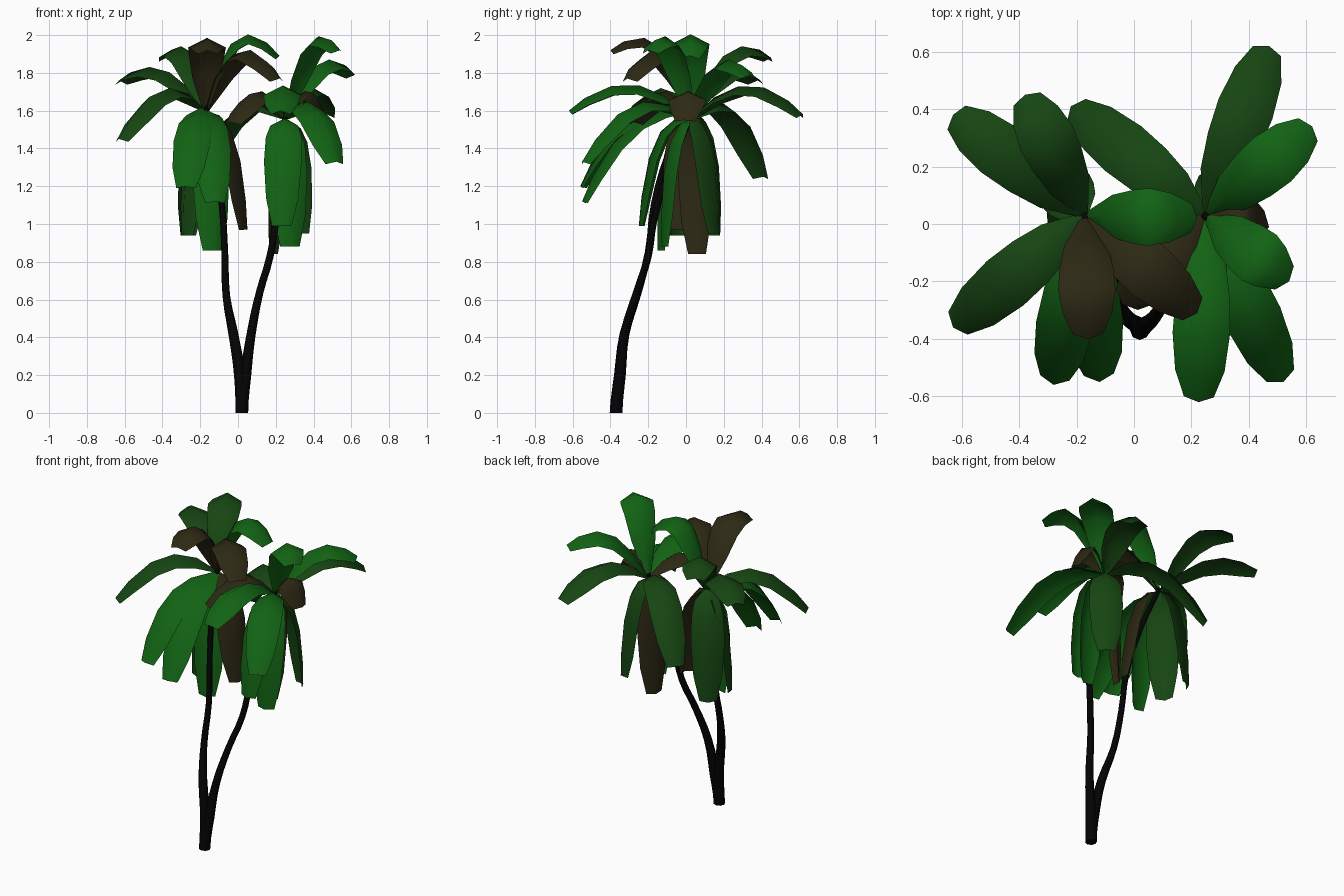
import bpy, bmesh
from mathutils import Vector

if "Cube" in bpy.data.objects:
    bpy.data.objects.remove(bpy.data.objects["Cube"])


def material(name, rgb):
    m = bpy.data.materials.new(name)
    m.diffuse_color = (*rgb, 1)
    m.use_nodes = True
    m.node_tree.nodes["Principled BSDF"].inputs["Base Color"].default_value = m.diffuse_color
    return m


BARK = material("bark", (0.001, 0.001, 0.001))
GREEN = material("leaf_green", (0.006, 0.125, 0.007))
DARK = material("leaf_dark_green", (0.008, 0.06, 0.006))
BROWN = material("leaf_brown", (0.026, 0.022, 0.007))


def finish(bm, name, mat):
    me = bpy.data.meshes.new(name)
    bm.to_mesh(me)
    bm.free()
    for p in me.polygons:
        p.use_smooth = True
    me.materials.append(mat)
    ob = bpy.data.objects.new(name, me)
    bpy.context.collection.objects.link(ob)
    return ob


def trunk(name, pts):
    # tapered tube through (x, y, z, radius) points
    cu = bpy.data.curves.new(name, 'CURVE')
    cu.dimensions = '3D'
    cu.bevel_depth = 1
    cu.bevel_resolution = 2
    cu.resolution_u = 3
    cu.use_fill_caps = True
    sp = cu.splines.new('BEZIER')
    sp.bezier_points.add(len(pts) - 1)
    for bp, (x, y, z, r) in zip(sp.bezier_points, pts):
        bp.co = (x, y, z)
        bp.radius = r
        bp.handle_left_type = bp.handle_right_type = 'AUTO'
    # upright first section so the foot sits flat on the ground
    b0 = sp.bezier_points[0]
    b0.handle_left_type = b0.handle_right_type = 'FREE'
    b0.handle_left = b0.co - Vector((0, 0, 0.06))
    b0.handle_right = b0.co + Vector((0, 0, 0.06))
    cu.materials.append(BARK)
    bpy.context.collection.objects.link(bpy.data.objects.new(name, cu))


# half widths of a leaf along its length
PROFILE = [(0, 0.015), (0.2, 0.074), (0.42, 0.094), (0.65, 0.10), (0.87, 0.086), (1, 0.052)]


def leaf(name, base, tip, f, zc, mat):
    # arched blade: quadratic path, raised midrib, blunt tip
    a, c = Vector(base), Vector(tip)
    b = a.lerp(c, f)
    b.z = zc
    side = Vector((a.y - c.y, c.x - a.x, 0)).normalized()
    bm = bmesh.new()
    rows = []
    for t, w in PROFILE:
        p = a * (1 - t) ** 2 + b * 2 * t * (1 - t) + c * t * t
        tan = ((b - a) * (1 - t) + (c - b) * t).normalized()
        up = tan.cross(side).normalized()
        up = -up if up.z < 0 and tan.z > -0.9 else up
        rows.append([bm.verts.new(p + side * s * w - up * (0.52 * w * abs(s)))
                     for s in (-1, 0, 1)])
    for r, q in zip(rows, rows[1:]):
        for i in (0, 1):
            bm.faces.new((r[i], r[i + 1], q[i + 1], q[i]))
    bmesh.ops.recalc_face_normals(bm, faces=bm.faces)
    finish(bm, name, mat)


# two trunks sharing one foot
trunk("left_trunk", [(0.02, -0.37, 0, 0.034), (0.01, -0.35, 0.2, 0.031), (-0.025, -0.325, 0.42, 0.026),
                     (-0.062, -0.26, 0.62, 0.020), (-0.07, -0.20, 0.85, 0.018),
                     (-0.085, -0.17, 1.1, 0.017), (-0.125, -0.09, 1.38, 0.016), (-0.17, 0.03, 1.62, 0.014)])
trunk("right_trunk", [(0.02, -0.37, 0, 0.034), (0.04, -0.35, 0.2, 0.030), (0.07, -0.325, 0.42, 0.024),
                      (0.115, -0.26, 0.64, 0.020), (0.17, -0.20, 0.83, 0.019),
                      (0.20, -0.17, 1.02, 0.018), (0.215, -0.09, 1.28, 0.016), (0.25, 0.03, 1.58, 0.014)])

# leaves: tip, bend fraction, bend height, material
L = (-0.17, 0.03, 1.60)
R = (0.25, 0.03, 1.56)
left_leaves = [
    # upright
    ((-0.16, -0.40, 1.92), 0.35, 2.15, BROWN),
    ((0.22, -0.31, 1.77), 0.40, 2.15, BROWN),
    ((0.22, 0.02, 1.89), 0.33, 2.22, GREEN),
    ((-0.38, 0.45, 1.88), 0.45, 2.09, DARK),
    # spreading
    ((-0.63, 0.38, 1.76), 0.5, 1.96, DARK),
    ((-0.63, -0.36, 1.45), 0.5, 1.90, DARK),
    ((-0.28, -0.56, 1.20), 0.65, 1.70, GREEN),
    ((-0.12, -0.55, 1.12), 0.65, 1.66, GREEN),
    # hanging
    ((-0.28, 0.17, 0.94), 1.0, 1.58, DARK),
    ((-0.13, -0.15, 0.86), 1.1, 1.55, GREEN),
    ((-0.29, -0.06, 0.94), 1.0, 1.58, DARK),
    ((0.05, -0.06, 0.97), 0.9, 1.60, BROWN),
]
right_leaves = [
    # upright
    ((0.54, -0.20, 1.92), 0.40, 2.18, GREEN),
    ((0.62, 0.34, 1.79), 0.45, 2.03, GREEN),
    ((0.47, -0.01, 1.55), 0.6, 1.86, BROWN),
    # spreading
    ((0.47, 0.62, 1.58), 0.5, 1.90, DARK),
    ((0.52, -0.55, 1.33), 0.55, 1.82, GREEN),
    ((0.225, -0.62, 1.60), 0.5, 1.90, GREEN),
    ((-0.22, 0.41, 1.25), 0.55, 1.83, DARK),
    ((-0.04, -0.28, 1.54), 0.5, 1.86, BROWN),
    # hanging
    ((0.23, -0.25, 0.99), 0.85, 1.62, GREEN),
    ((0.35, 0.17, 0.95), 1.0, 1.56, DARK),
    ((0.165, 0.07, 0.84), 1.3, 1.53, BROWN),
    ((0.28, -0.13, 0.88), 1.1, 1.54, GREEN),
]
for side, base, leaves in (("left", L, left_leaves), ("right", R, right_leaves)):
    for i, (tip, f, zc, mat) in enumerate(leaves):
        leaf(f"{side}_leaf_{i + 1}", base, tip, f, zc, mat)
